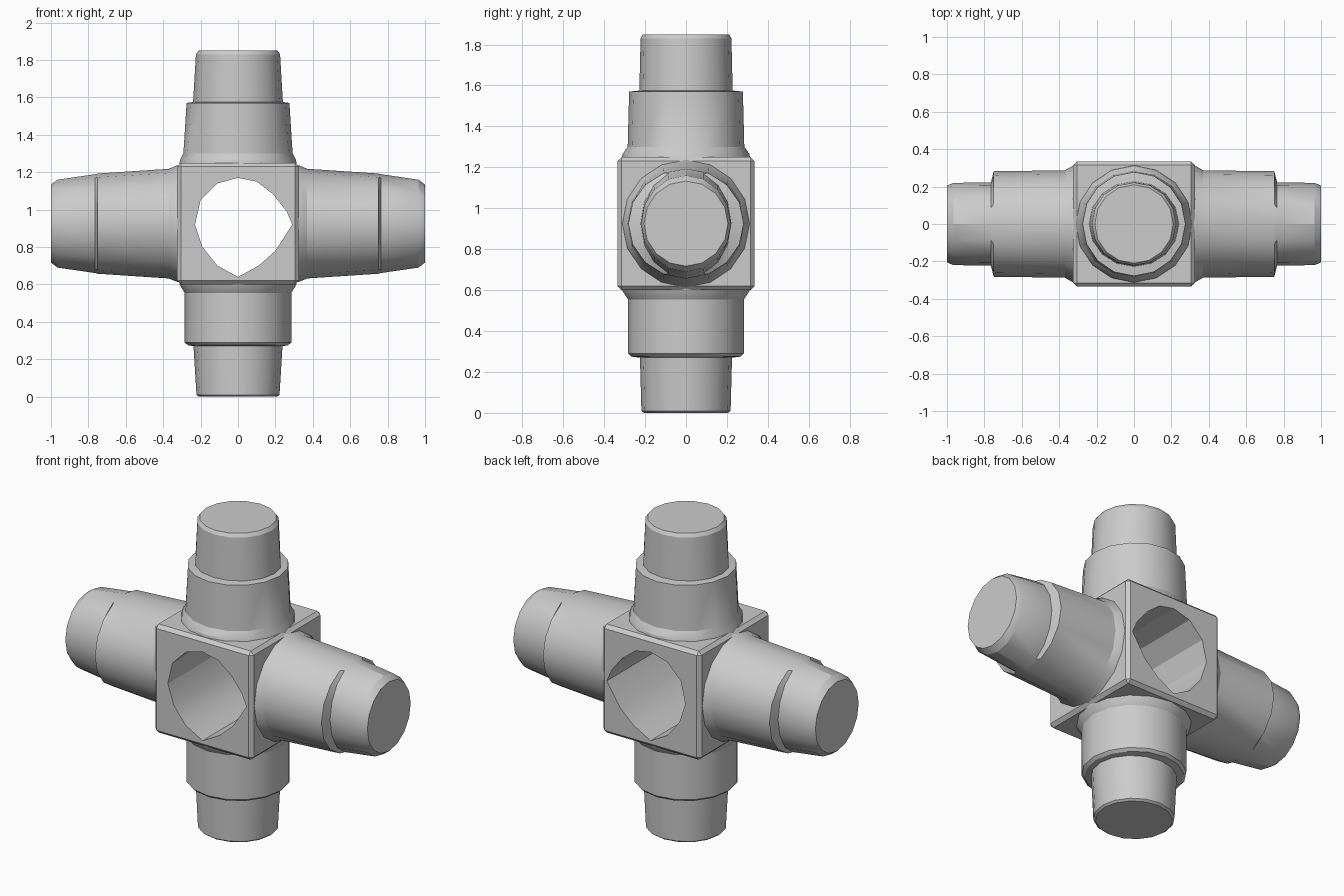
import bpy, bmesh, math
from mathutils import Matrix, Vector

cube = bpy.data.objects.get("Cube")
if cube:
    bpy.data.objects.remove(cube)

CENTRE = Vector((0, 0, 0.925))
SIDES = 16

grey = bpy.data.materials.new("Plain grey")
grey.use_nodes = True
GREY = (0.6, 0.6, 0.6, 1)
grey.diffuse_color = GREY
grey.node_tree.nodes["Principled BSDF"].inputs["Base Color"].default_value = GREY


def make_object(name, bm, smooth=True):
    bmesh.ops.recalc_face_normals(bm, faces=bm.faces)
    mesh = bpy.data.meshes.new(name)
    bm.to_mesh(mesh)
    bm.free()
    mesh.materials.append(grey)
    obj = bpy.data.objects.new(name, mesh)
    bpy.context.collection.objects.link(obj)
    bpy.ops.object.select_all(action="DESELECT")
    obj.select_set(True)
    bpy.context.view_layer.objects.active = obj
    if smooth:
        bpy.ops.object.shade_smooth_by_angle(angle=math.radians(25))
    return obj


def loft(rings):
    """Closed solid through a list of equal-length point rings."""
    bm = bmesh.new()
    loops = [[bm.verts.new(p) for p in ring] for ring in rings]
    for a, b in zip(loops, loops[1:]):
        for i in range(len(a)):
            j = (i + 1) % len(a)
            bm.faces.new((a[i], a[j], b[j], b[i]))
    bm.faces.new(loops[0])
    bm.faces.new(loops[-1])
    return bm


def arm(name, profile, turn):
    """Stepped oval arm along local +z; profile rows: distance, x radius, y radius."""
    rings = []
    for dist, rx, ry in profile:
        angles = [2 * math.pi * i / SIDES for i in range(SIDES)]
        rings.append([(rx * math.cos(t), ry * math.sin(t), dist) for t in angles])
    bm = loft(rings)
    bm.transform(Matrix.Translation(CENTRE) @ turn)
    return make_object(name, bm)


# Central block with chamfered edges
bm = bmesh.new()
bmesh.ops.create_cube(bm, size=1)
bm.transform(Matrix.Translation(CENTRE) @ Matrix.Diagonal((0.65, 0.67, 0.65, 1)))
bmesh.ops.bevel(bm, geom=bm.edges[:], offset=0.02, segments=1, affect="EDGES")
hub = make_object("central_block", bm, smooth=False)

# Uneven bore from front to back
outline = [(-0.23, 0.92), (-0.2, 1.05), (-0.11, 1.14), (0, 1.17), (0.1, 1.15),
           (0.19, 1.08), (0.26, 0.99), (0.29, 0.92), (0.2, 0.78), (0.11, 0.7),
           (0, 0.64), (-0.11, 0.7), (-0.19, 0.8)]
bore = make_object("bore_cutter", loft([[(x, y, z) for x, z in outline] for y in (-1, 1)]))
bore.hide_render = True
cut = hub.modifiers.new("Bore", "BOOLEAN")
cut.object = bore
cut.operation = "DIFFERENCE"
cut.solver = "EXACT"
bpy.ops.object.select_all(action="DESELECT")
hub.select_set(True)
bpy.context.view_layer.objects.active = hub
bpy.ops.object.modifier_apply(modifier=cut.name)
bpy.data.objects.remove(bore)
bpy.ops.object.shade_smooth_by_angle(angle=math.radians(25))

# Upper and lower arms: flared root, collar, narrower tip
upper = [(0.31, 0.315, 0.315), (0.34, 0.31, 0.31), (0.375, 0.292, 0.285),
         (0.645, 0.275, 0.278), (0.65, 0.24, 0.228), (0.905, 0.225, 0.222),
         (0.925, 0.21, 0.21)]
lower = [(0.31, 0.315, 0.315), (0.33, 0.31, 0.31), (0.37, 0.285, 0.283),
         (0.635, 0.285, 0.283), (0.65, 0.268, 0.268), (0.655, 0.238, 0.225),
         (0.915, 0.222, 0.218), (0.925, 0.21, 0.205)]
arm("upper_arm", upper, Matrix())
arm("lower_arm", lower, Matrix.Rotation(math.pi, 4, "X"))

# Side arms: taper in height, step in depth
side = [(0.305, 0.315, 0.315), (0.33, 0.31, 0.31), (0.37, 0.293, 0.287),
        (0.75, 0.268, 0.282), (0.765, 0.264, 0.222), (0.965, 0.235, 0.22),
        (1.0, 0.208, 0.205)]
for name, sign in (("left_arm", 1), ("right_arm", -1)):
    arm(name, side, Matrix.Rotation(sign * math.pi / 2, 4, "Y"))
